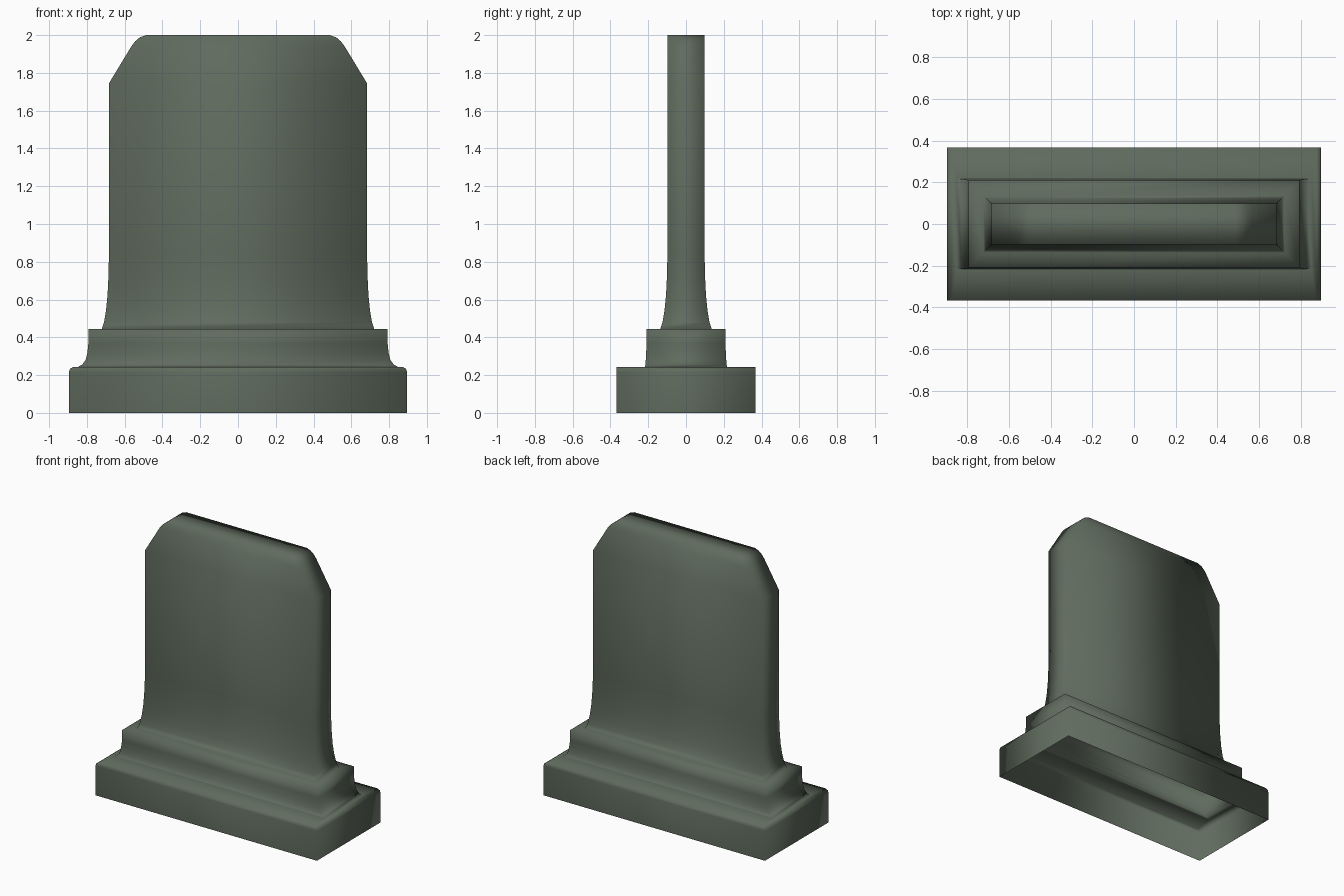
import bpy, bmesh

if "Cube" in bpy.data.objects:
    bpy.data.objects.remove(bpy.data.objects["Cube"])

# Rectangular sections from the ground up: half width, half depth, height
plinth = [(0.895, 0.367, 0.0), (0.895, 0.367, 0.215), (0.89, 0.367, 0.233), (0.875, 0.367, 0.242)]
step = [(0.85, 0.217, 0.242), (0.825, 0.215, 0.255), (0.807, 0.213, 0.28),
        (0.797, 0.211, 0.32), (0.792, 0.208, 0.37), (0.792, 0.208, 0.443)]
slab = [(0.722, 0.137, 0.443), (0.709, 0.124, 0.48), (0.699, 0.114, 0.54),
        (0.691, 0.106, 0.62), (0.686, 0.101, 0.72), (0.683, 0.098, 0.85)]
head = [(0.683, 0.098, 1.745), (0.565, 0.098, 1.94), (0.545, 0.098, 1.967),
        (0.52, 0.098, 1.988), (0.487, 0.098, 2.0)]


def loft(name, sections):
    """Hollow shell through the sections, closed on top and open underneath."""
    bm = bmesh.new()
    rings = [[bm.verts.new((sx * hx, sy * hy, z))
              for sx, sy in ((-1, -1), (1, -1), (1, 1), (-1, 1))]
             for hx, hy, z in sections]
    for low, high in zip(rings, rings[1:]):
        for i in range(4):
            j = (i + 1) % 4
            bm.faces.new((low[i], low[j], high[j], high[i]))
    bm.faces.new(rings[-1])
    mesh = bpy.data.meshes.new(name)
    for f in bm.faces:
        f.smooth = True
    bm.to_mesh(mesh)
    bm.free()
    obj = bpy.data.objects.new(name, mesh)
    bpy.context.collection.objects.link(obj)
    return obj


# Headstone shell with its stepped plinth
stone = loft("headstone", plinth + step + slab + head)

# Grey-green stone
mat = bpy.data.materials.new("mossy_stone")
mat.diffuse_color = (0.115, 0.145, 0.11, 1)
mat.use_nodes = True
mat.node_tree.nodes["Principled BSDF"].inputs["Base Color"].default_value = mat.diffuse_color
stone.data.materials.append(mat)
